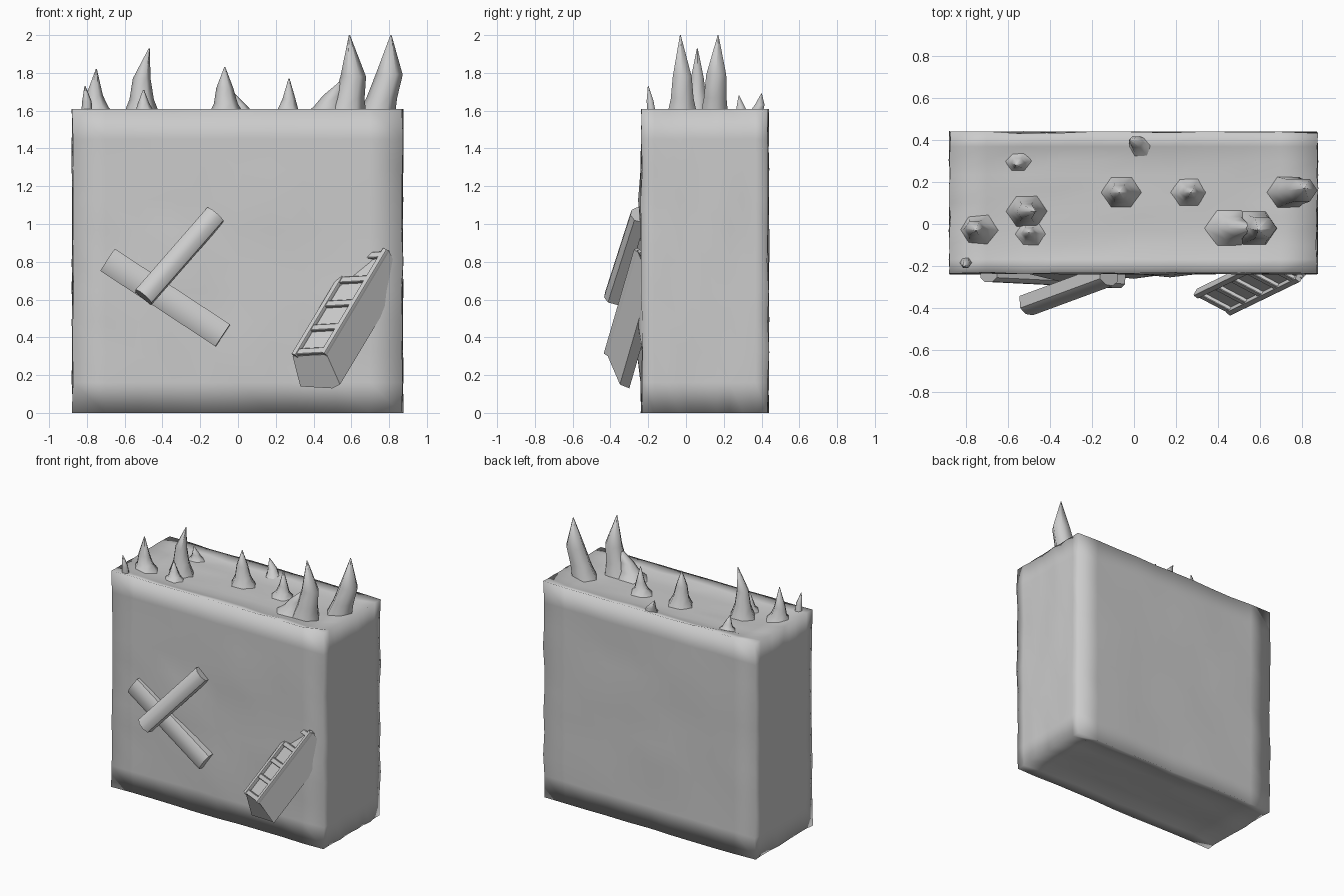
import bpy, bmesh, math, random
from mathutils import Vector as V

if "Cube" in bpy.data.objects:
    bpy.data.objects.remove(bpy.data.objects["Cube"])

random.seed(4)
stone = bpy.data.materials.new("plain grey")
stone.diffuse_color = (0.6, 0.6, 0.6, 1)
stone.use_nodes = True
stone.node_tree.nodes["Principled BSDF"].inputs["Base Color"].default_value = stone.diffuse_color


def finish(name, bm, angle=50):
    bmesh.ops.recalc_face_normals(bm, faces=bm.faces)
    me = bpy.data.meshes.new(name)
    bm.to_mesh(me)
    bm.free()
    me.materials.append(stone)
    ob = bpy.data.objects.new(name, me)
    bpy.context.collection.objects.link(ob)
    bpy.ops.object.select_all(action='DESELECT')
    ob.select_set(True)
    bpy.context.view_layer.objects.active = ob
    if angle is None:
        bpy.ops.object.shade_smooth()
    else:
        bpy.ops.object.shade_smooth_by_angle(angle=math.radians(angle))
    return ob


def loft(bm, rings):
    """Skin a list of equal-sized rings and cap both ends."""
    vs = [[bm.verts.new(p) for p in r] for r in rings]
    n = len(vs[0])
    for a, b in zip(vs, vs[1:]):
        for i in range(n):
            bm.faces.new((a[i], a[(i + 1) % n], b[(i + 1) % n], b[i]))
    bm.faces.new(vs[0][::-1])
    bm.faces.new(vs[-1])


def bar(bm, p, q, w, t, face, chamfer=0.25):
    """Chamfered beam from p to q; its broad side looks along 'face'."""
    p, q = V(p), V(q)
    d = (q - p).normalized()
    s = d.cross(V(face)).normalized()
    u = s.cross(d)
    k = 1 - 2 * chamfer
    sec = [(-1, -1), (-1, k), (-k, 1), (k, 1), (1, k), (1, -1)]
    loft(bm, [[e + s * (a * w / 2) + u * (b * t / 2) for a, b in sec] for e in (p, q)])


# Uneven block, with shallow hollows on top and bottom and bumps on the front
X0, X1, Y0, Y1, H = -0.875, 0.87, -0.235, 0.435, 1.61
bumps = [(0.13, 1.06, 0.04, 0.13), (-0.36, 0.78, 0.05, 0.14), (-0.42, 0.5, 0.03, 0.12),
         (-0.03, 0.32, 0.03, 0.12), (0.08, 0.2, 0.02, 0.12), (0.68, 0.5, 0.03, 0.2)]
bm = bmesh.new()
bmesh.ops.create_cube(bm, size=1)
bmesh.ops.subdivide_edges(bm, edges=bm.edges[:], cuts=9, use_grid_fill=True)
for v in bm.verts:
    u = v.co + V((0.5, 0.5, 0.5))
    on = [min(c, 1 - c) < 1e-4 for c in u]
    x, y, z = X0 + u.x * (X1 - X0), Y0 + u.y * (Y1 - Y0), u.z * H
    j = lambda a: random.uniform(-a, a)
    if on[2]:
        edge = min(x - X0, X1 - x, y - Y0, Y1 - y)
        dip = 0.032 * min(1, edge / 0.12)
        z += (dip + (j(0.006) if edge > 0.05 else 0)) * (1 if u.z < 0.5 else -1)
    if on[1]:
        y += j(0.006)
        if u.y < 0.5:
            for bx, bz, h, r in bumps:
                y -= h * max(0, 1 - math.hypot(x - bx, z - bz) / r)
    if on[0]:
        x += j(0.006)
    v.co = (x, y, z)
finish("block", bm, None)

# Curved spikes growing out of the top: base centre, base radius,
# belly centre, belly radius, tip
spikes = [
    ((-0.80, -0.18), .035, (-0.80, -0.19, 1.65), .025, (-0.81, -0.20, 1.73)),
    ((-0.74, -0.03), .10, (-0.76, -0.02, 1.68), .045, (-0.75, -0.03, 1.82)),
    ((-0.51, 0.06), .10, (-0.51, 0.06, 1.77), .047, (-0.47, 0.06, 1.93)),
    ((-0.49, -0.05), .08, (-0.50, -0.04, 1.64), .03, (-0.50, -0.04, 1.71)),
    ((-0.55, 0.30), .07, (-0.55, 0.29, 1.62), .03, (-0.56, 0.28, 1.68)),
    ((-0.06, 0.15), .10, (-0.07, 0.15, 1.72), .045, (-0.07, 0.15, 1.83)),
    ((0.04, 0.36), .07, (0.01, 0.39, 1.63), .035, (-0.02, 0.40, 1.69)),
    ((0.26, 0.15), .09, (0.27, 0.15, 1.66), .035, (0.27, 0.15, 1.77)),
    ((0.57, -0.02), .11, (0.61, -0.02, 1.78), .068, (0.59, -0.03, 2.0)),
    ((0.73, 0.15), .10, (0.80, 0.16, 1.79), .072, (0.81, 0.17, 2.0)),
    # low root sloping away from the tall spike
    ((0.45, -0.02), .12, (0.50, -0.02, 1.68), .05, (0.56, -0.02, 1.77)),
]
bm = bmesh.new()
for base, rb, mid, rm, tip in spikes:
    b, m, t = V((*base, 1.57)), V(mid), V(tip)
    c = b.lerp(m, 0.45)
    ring = lambda o, r: [o + V((r * math.cos(a * math.pi / 3), r * 0.85 * math.sin(a * math.pi / 3), 0))
                         for a in range(6)]
    loft(bm, [ring(b, rb), ring(c, (rb + 2 * rm) / 3), ring(m, rm), ring(t, 0.003)])
finish("spikes", bm, 80)

# Two crossed beams stuck in the front
bm = bmesh.new()
bar(bm, (-0.69, -0.235, 0.81), (-0.08, -0.265, 0.41), 0.14, 0.08, (0, -1, 0.0))
finish("lower_beam", bm, 40)
bm = bmesh.new()
bar(bm, (-0.12, -0.25, 1.05), (-0.50, -0.39, 0.615), 0.11, 0.085, (0, -1, 0.2), 0.3)
finish("upper_beam", bm, 40)

# Half-buried tray: solid body, raised side rails and stepped rungs
A, B = V((0.28, -0.34, 0.31)), V((0.46, -0.435, 0.32))
section = [A, B, V((0.54, -0.35, 0.15)), V((0.50, -0.30, 0.13)), V((0.33, -0.31, 0.14))]
L = V((0.33, 0.16, 0.55))
n = L.cross(B - A).normalized()
if n.dot(section[3] - A) > 0:
    n = -n
bm = bmesh.new()
low = n * -0.022
loft(bm, [[p + o for p in [A + low, B + low] + section[2:]] for o in (V((0, 0, 0)), L)])
side = (B - A).normalized() * 0.015
for p in (A + side, B - side):
    bar(bm, p - n * 0.02, p - n * 0.02 + L, 0.03, 0.04, n, 0.1)
for f in (0.03, 0.26, 0.49, 0.72, 0.95):
    o = L * f - n * 0.018
    bar(bm, A + side + o, B - side + o, 0.035, 0.03, n, 0.1)
finish("tray", bm, 40)
